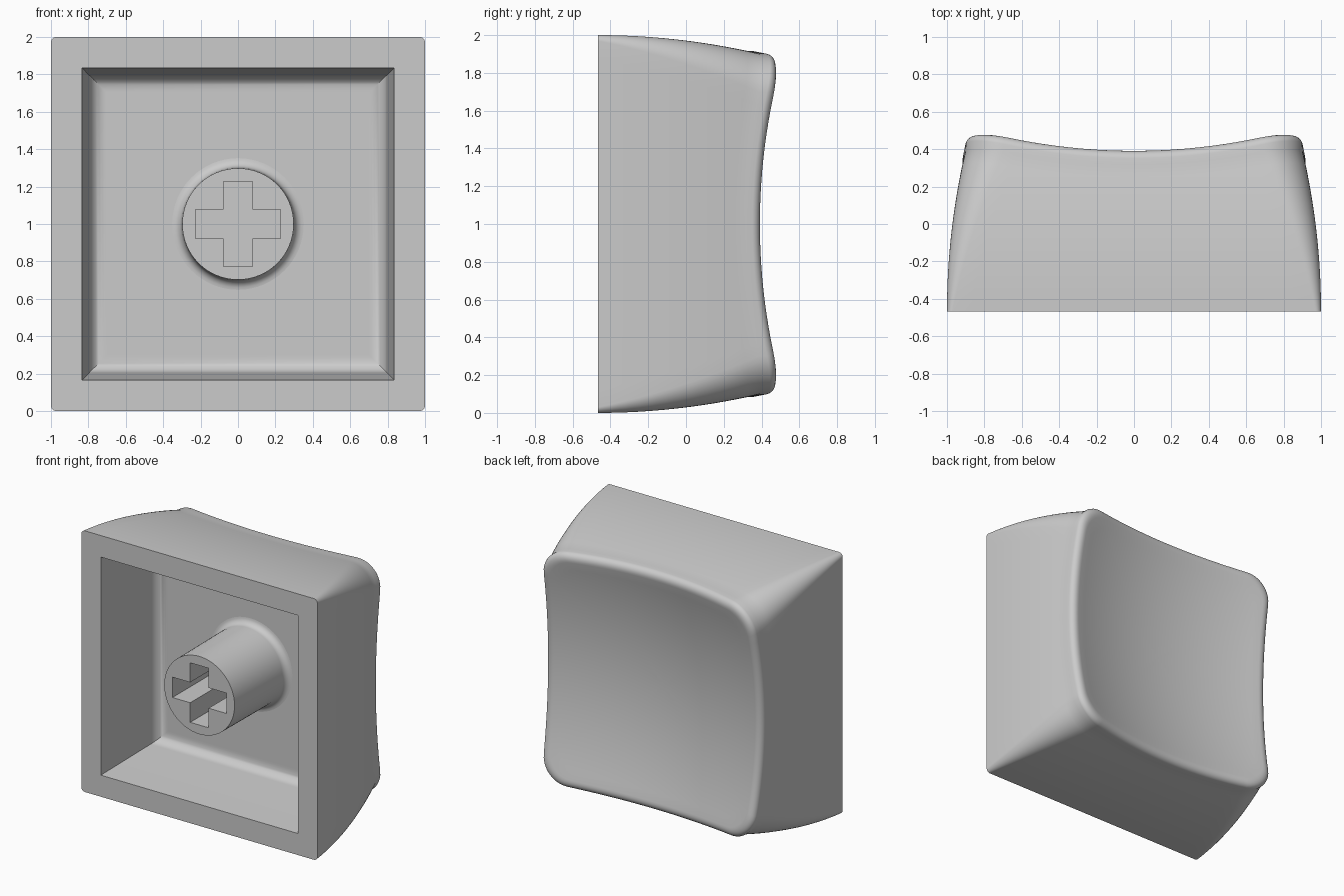
import bpy, bmesh
from math import sin, cos, pi, radians

cube = bpy.data.objects.get("Cube")
if cube:
    bpy.data.objects.remove(cube)

GREY = (0.6, 0.6, 0.6, 1)
plastic = bpy.data.materials.new("grey plastic")
plastic.use_nodes = True
plastic.diffuse_color = GREY
plastic.node_tree.nodes["Principled BSDF"].inputs["Base Color"].default_value = GREY

FRONT, FLOOR = -0.467, 0.155    # open front plane and cavity floor
ARC, SIDE = 10, 20              # steps per rounded corner and per straight side
PER = ARC + SIDE
FILLET = 0.07


def finish(bm, name):
    bmesh.ops.recalc_face_normals(bm, faces=bm.faces)
    mesh = bpy.data.meshes.new(name)
    bm.to_mesh(mesh)
    bm.free()
    mesh.materials.append(plastic)
    obj = bpy.data.objects.new(name, mesh)
    bpy.context.collection.objects.link(obj)
    bpy.ops.object.select_all(action="DESELECT")
    obj.select_set(True)
    bpy.context.view_layer.objects.active = obj
    bpy.ops.object.shade_smooth_by_angle(angle=radians(30))
    return obj


def add_ring(bm, points):
    return [bm.verts.new((x, y, z + 1)) for x, y, z in points]


def bridge(bm, a, b):
    n = len(a)
    for i in range(n):
        bm.faces.new((a[i], a[(i + 1) % n], b[(i + 1) % n], b[i]))


def loft(bm, rings):
    for a, b in zip(rings, rings[1:]):
        bridge(bm, a, b)


def rounded_square(i, half, radius):
    """Point i on a square outline with rounded corners."""
    quarter, j = divmod(i, PER)
    flat = half - radius
    if j <= ARC:
        angle = j / ARC * pi / 2
        x, z = flat + radius * cos(angle), flat + radius * sin(angle)
    else:
        x, z = flat * (1 - 2 * (j - ARC) / SIDE), half
    for _ in range(quarter):
        x, z = -z, x
    return x, z


def progress(y):
    return (y - FRONT) / 0.885


def half_width(y):
    return 1 - 0.105 * progress(y) ** 2


def corner_radius(y):
    return 0.03 + 0.18 * progress(y)


def dish(x, z):
    return 0.27 + 0.165 * (x * x + z * z)


# Shell: bowed sides, rounded rim and hollow dish
bm = bmesh.new()
count = 4 * PER
side_top = []
for i in range(count):
    y = 0.35
    for _ in range(6):
        x, z = rounded_square(i, half_width(y) - FILLET, corner_radius(y) - FILLET / 2)
        y = dish(x, z) - FILLET
    side_top.append(y)

rings = []
for step in range(13):
    points = []
    for i in range(count):
        y = FRONT + (side_top[i] - FRONT) * step / 12
        x, z = rounded_square(i, half_width(y), corner_radius(y))
        points.append((x, y, z))
    rings.append(add_ring(bm, points))
for step in range(1, 9):
    a = step / 8 * pi / 2
    points = []
    for i in range(count):
        inset = FILLET * (1 - cos(a))
        x, z = rounded_square(i, half_width(side_top[i]) - inset,
                              corner_radius(side_top[i]) - inset / 2)
        points.append((x, dish(x, z) - FILLET * (1 - sin(a)), z))
    rings.append(add_ring(bm, points))
rim = points
for step in range(1, 14):
    s = 1 - step / 14
    rings.append(add_ring(bm, [(x * s, dish(x * s, z * s), z * s) for x, _, z in rim]))
loft(bm, rings)
centre = bm.verts.new((0, dish(0, 0), 1))
for i in range(count):
    bm.faces.new((rings[-1][i], rings[-1][(i + 1) % count], centre))

# Cavity: drafted walls, filleted into a flat floor
profile = [(0.835, FRONT), (0.795, FLOOR - 0.08)]
for step in range(1, 9):
    a = step / 8 * pi / 2
    profile.append((0.795 - 0.08 * (1 - cos(a)), FLOOR - 0.08 * (1 - sin(a))))
profile.append((0.70, FLOOR))
cavity = [add_ring(bm, [(h, y, h), (-h, y, h), (-h, y, -h), (h, y, -h)]) for h, y in profile]
loft(bm, cavity)
bm.faces.new(cavity[-1])

# Flat front rim, one face per side
for q in range(4):
    start = q * PER + ARC // 2
    outer = [rings[0][(start + k) % count] for k in range(PER + 1)]
    bm.faces.new(outer + [cavity[0][(q + 1) % 4], cavity[0][q]])
finish(bm, "keycap_shell")

# Stem: round post with a flared foot and a cross-shaped socket
bm = bmesh.new()
SEG = 64
profile = [(0.298, FRONT), (0.302, FLOOR - 0.05)]
for step in range(1, 7):
    a = step / 6 * pi / 2
    profile.append((0.302 + 0.05 * (1 - cos(a)), FLOOR - 0.05 * (1 - sin(a))))
profile.append((0.352, FLOOR + 0.03))
post = [add_ring(bm, [(r * cos(2 * pi * k / SEG), y, r * sin(2 * pi * k / SEG))
                      for k in range(SEG)]) for r, y in profile]
loft(bm, post)
bm.faces.new(post[-1])

W, L = 0.078, 0.228
cross = []
for q in range(4):
    for x, z in ((W, W), (W, L), (-W, L)):
        for _ in range(q):
            x, z = -z, x
        cross.append((x, z))
mouth, bottom = [add_ring(bm, [(x, y, z) for x, z in cross]) for y in (FRONT, FLOOR - 0.1)]
bridge(bm, mouth, bottom)
bm.faces.new(bottom)
for q in range(4):
    arc = [post[0][(SEG // 8 + q * SEG // 4 + k) % SEG] for k in range(SEG // 4 + 1)]
    notch = [mouth[(3 * q + k) % 12] for k in range(4)]
    bm.faces.new(arc + notch[::-1])
finish(bm, "stem")
